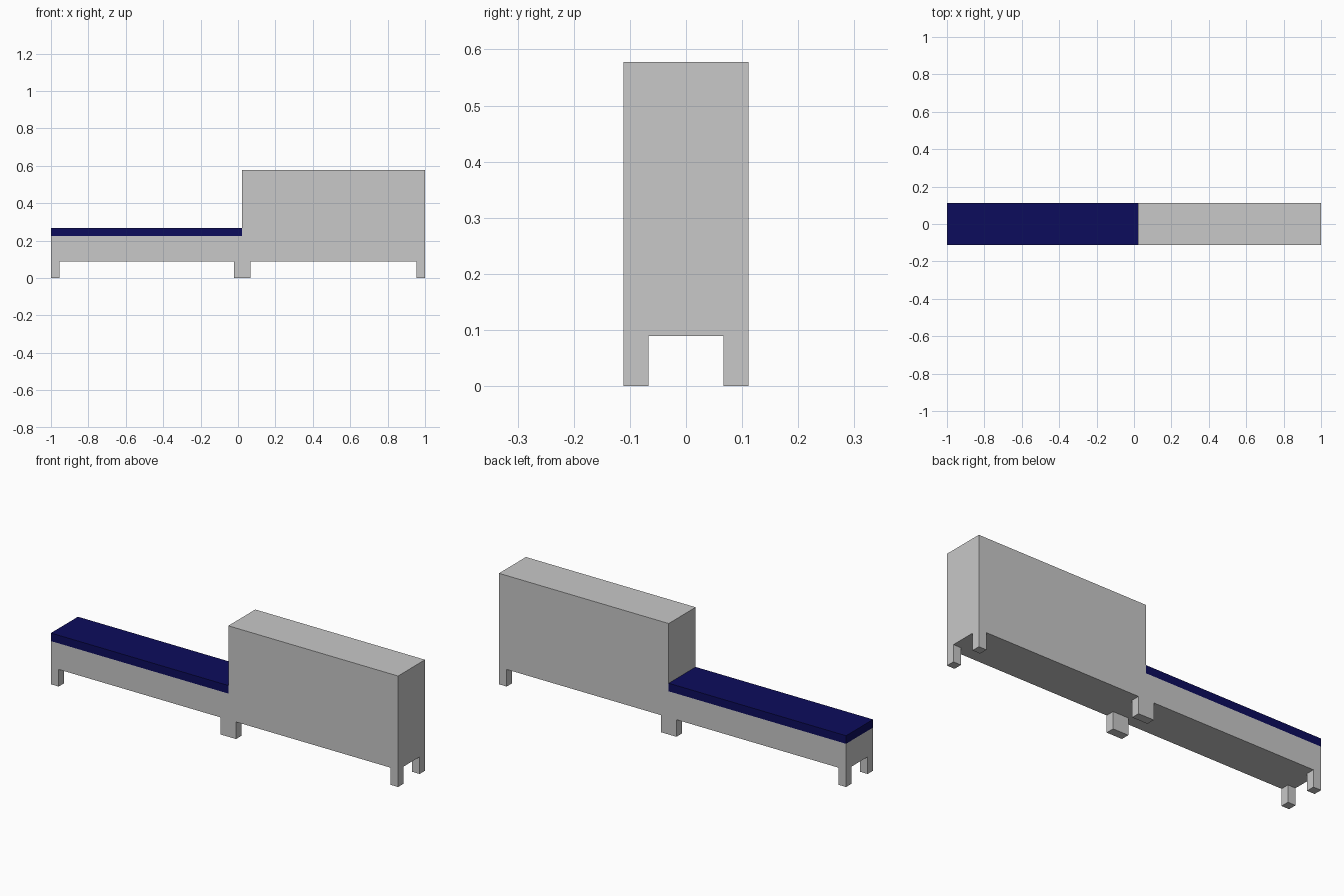
import bpy, bmesh

if "Cube" in bpy.data.objects:
    bpy.data.objects.remove(bpy.data.objects["Cube"])

# Main dimensions
HALF_LEN, HALF_W = 1.0, 0.111
LEG, LEG_H = 0.0445, 0.089
STEP_X = 0.022
BENCH_Z, CUSHION_Z, CABINET_Z = 0.225, 0.267, 0.578


def material(name, rgb):
    m = bpy.data.materials.new(name)
    m.diffuse_color = (*rgb, 1)
    m.use_nodes = True
    m.node_tree.nodes["Principled BSDF"].inputs["Base Color"].default_value = m.diffuse_color
    return m


grey = material("light grey", (0.58, 0.58, 0.58))
navy = material("navy blue", (0.0037, 0.0037, 0.107))


def extrude_profile(name, profile, y0, y1, mat):
    """Extrude a closed x-z profile from y0 to y1."""
    bm = bmesh.new()
    face = bm.faces.new([bm.verts.new((x, y0, z)) for x, z in profile])
    ext = bmesh.ops.extrude_face_region(bm, geom=[face])
    moved = [g for g in ext["geom"] if isinstance(g, bmesh.types.BMVert)]
    bmesh.ops.translate(bm, verts=moved, vec=(0, y1 - y0, 0))
    bmesh.ops.recalc_face_normals(bm, faces=bm.faces)
    mesh = bpy.data.meshes.new(name)
    bm.to_mesh(mesh)
    bm.free()
    mesh.materials.append(mat)
    obj = bpy.data.objects.new(name, mesh)
    bpy.context.collection.objects.link(obj)
    return obj


def box(name, x0, x1, y0, y1, z0, z1, mat):
    return extrude_profile(name, [(x0, z0), (x1, z0), (x1, z1), (x0, z1)], y0, y1, mat)


# Stepped body: low bench on the left, tall cabinet on the right
extrude_profile("bench_and_cabinet_body", [
    (-HALF_LEN, LEG_H), (HALF_LEN, LEG_H), (HALF_LEN, CABINET_Z),
    (STEP_X, CABINET_Z), (STEP_X, BENCH_Z), (-HALF_LEN, BENCH_Z)],
    -HALF_W, HALF_W, grey)

# Seat cushion on the bench
box("seat_cushion", -HALF_LEN, STEP_X, -HALF_W, HALF_W, BENCH_Z, CUSHION_Z, navy)

# Legs: front and back rows; the middle legs are double width
for row, y0 in (("front", -HALF_W), ("back", HALF_W - LEG)):
    for side, x0, x1 in (("left", -HALF_LEN, -HALF_LEN + LEG),
                         ("middle", STEP_X - LEG, STEP_X + LEG),
                         ("right", HALF_LEN - LEG, HALF_LEN)):
        box(f"{row}_{side}_leg", x0, x1, y0, y0 + LEG, 0, LEG_H, grey)
